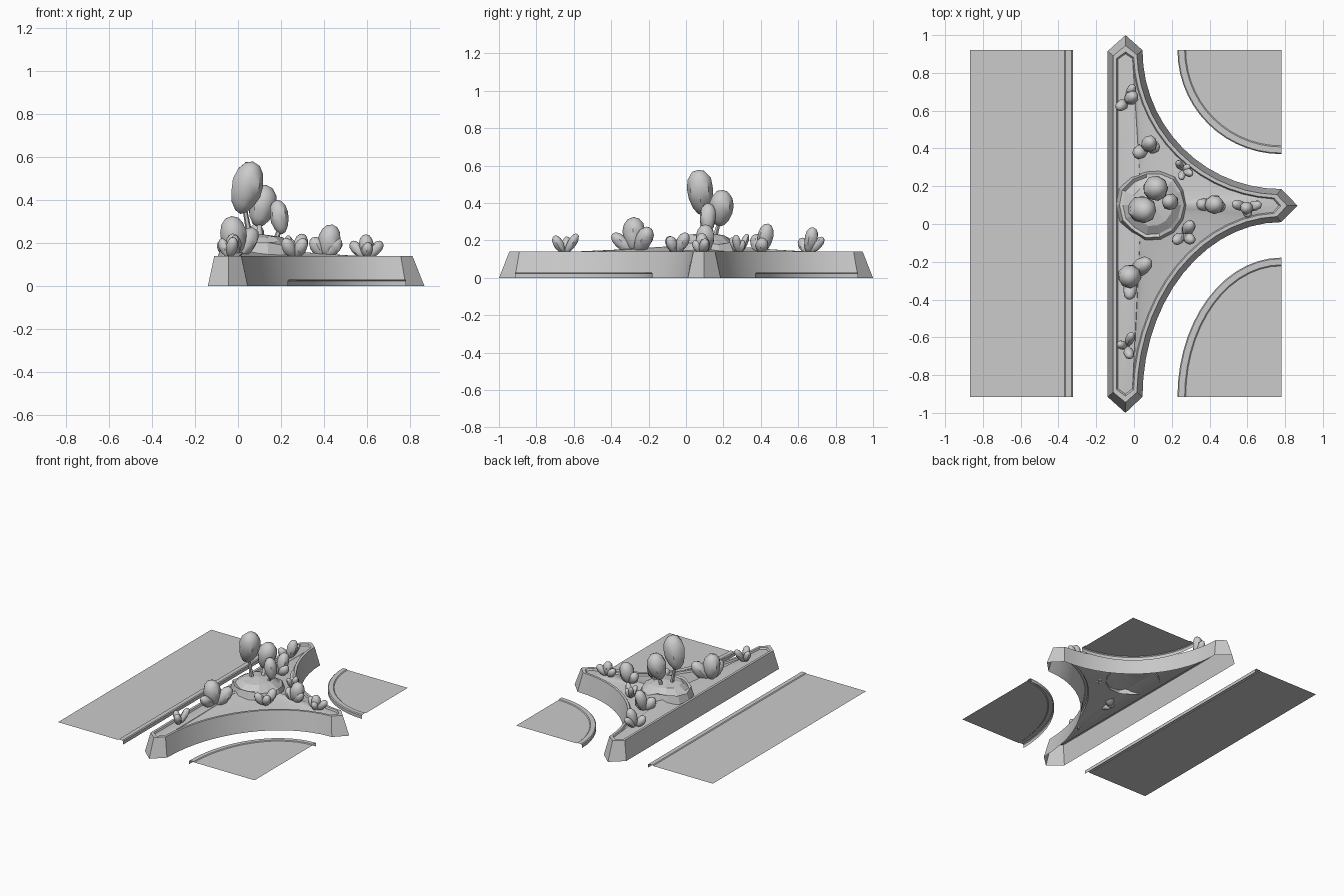
import bpy, bmesh, math, random
from mathutils import Vector

if "Cube" in bpy.data.objects:
    bpy.data.objects.remove(bpy.data.objects["Cube"])

random.seed(4)


def make(name, bm, smooth=None):
    bmesh.ops.recalc_face_normals(bm, faces=bm.faces)
    me = bpy.data.meshes.new(name)
    bm.to_mesh(me)
    bm.free()
    ob = bpy.data.objects.new(name, me)
    bpy.context.collection.objects.link(ob)
    if smooth:
        bpy.ops.object.select_all(action='DESELECT')
        ob.select_set(True)
        bpy.context.view_layer.objects.active = ob
        bpy.ops.object.shade_smooth_by_angle(angle=math.radians(smooth))
    return ob


def skin(bm, rings, closed=True):
    """Join successive rings of equal length with quads."""
    rows = [[bm.verts.new(p) for p in r] for r in rings]
    n = len(rows[0])
    for a, b in zip(rows, rows[1:]):
        for i in range(n if closed else n - 1):
            j = (i + 1) % n
            bm.faces.new((a[i], a[j], b[j], b[i]))
    return rows


def cap(bm, row, centre):
    c = bm.verts.new(centre)
    for i in range(len(row)):
        bm.faces.new((row[i], row[(i + 1) % len(row)], c))


# Three-pointed island outline, inset by d
def arc(cy, sy, ry, d, n=14):
    rx, ry = 0.735 + d, ry + d
    t0, t1 = math.asin(0.8 * d / ry), math.pi / 2 - math.asin(0.8 * d / rx)
    return [(0.78 - rx * math.cos(t), cy - sy * ry * math.sin(t))
            for t in (t0 + (t1 - t0) * i / n for i in range(n + 1))]


def outline(d, z):
    tip = 1.85 * d
    pts = [(-0.14 + d, -0.915 + 0.8 * d), (-0.14 + d, 0.915 - 0.8 * d), (-0.045, 1 - tip)]
    pts += arc(0.92, 1, 0.735, d)
    pts += [(0.866 - tip, 0.097)]
    pts += arc(-0.915, -1, 0.925, d)[::-1]
    pts += [(-0.045, -1 + tip)]
    return [(x, y, z) for x, y in pts]


# Planter wall and rim, open underneath
bm = bmesh.new()
skin(bm, [outline(0, 0), outline(0.03, 0.14), outline(0.048, 0.14), outline(0.054, 0.128)])
make("planter_wall", bm, 25)

# Soil rising gently to the middle
bm = bmesh.new()
edge = outline(0.054, 0.128)
rings = [[(0.04 + (x - 0.04) * s, 0.1 + (y - 0.1) * s, z) for x, y, _ in edge]
         for s, z in ((1, 0.128), (0.75, 0.138), (0.45, 0.152), (0.2, 0.168))]
cap(bm, skin(bm, rings)[-1], (0.04, 0.1, 0.17))
make("soil", bm, 30)

# Raised rocky mound
bm = bmesh.new()
N = 14
wob = [random.uniform(0.94, 1.05) for _ in range(N)]
rings = []
for r, z, jit in ((0.19, 0.135, 0), (0.172, 0.19, 0.018), (0.155, 0.195, 0.012), (0.11, 0.228, 0.004)):
    rings.append([(0.1 + r * w * math.cos(math.tau * i / N), 0.1 + 1.03 * r * w * math.sin(math.tau * i / N),
                   z + random.uniform(-jit, jit)) for i, w in enumerate(wob)])
cap(bm, skin(bm, rings)[-1], (0.1, 0.1, 0.242))
make("mound", bm)

# Curb profile: distance from the outer curb edge, height
PROFILE = [(0, 0), (0, 0.024), (0.006, 0.03), (0.038, 0.03), (0.044, 0.025), (0.05, 0.025)]

# Straight pavement strip on the left
bm = bmesh.new()
line = PROFILE + [(0.545, 0.025)]
skin(bm, [[(-0.324 - o, y, z) for o, z in line] for y in (-0.915, 0.92)], closed=False)
make("pavement_straight", bm)

# Two rounded pavement corners
for name, cy, sy, ry in (("pavement_corner_back", 0.92, 1, 0.55), ("pavement_corner_front", -0.915, -1, 0.737)):
    bm = bmesh.new()
    n = 14
    rows = skin(bm, [[(0.78 - (0.55 - o) * math.cos(t), cy - sy * (ry - o) * math.sin(t), z)
                      for t in (math.pi / 2 * i / n for i in range(n + 1))] for o, z in PROFILE], closed=False)
    c = bm.verts.new((0.78, cy, 0.025))
    for a, b in zip(rows[-1], rows[-1][1:]):
        bm.faces.new((a, b, c))
    make(name, bm, 30)


# Egg-shaped foliage between a base and a tip point
def foliage(bm, base, tip, r):
    base, tip = Vector(base), Vector(tip)
    rot = (tip - base).to_track_quat('Z', 'Y')
    half = (tip - base).length / 2
    vs = bmesh.ops.create_uvsphere(bm, u_segments=9, v_segments=7, radius=1)['verts']
    for v in vs:
        k = r * (1 + 0.15 * v.co.z) * random.uniform(0.95, 1.05)
        v.co = (base + tip) / 2 + rot @ Vector((v.co.x * k, v.co.y * k, v.co.z * half))


# Trees: crown base, crown tip, radius, trunk foot
trees = [((0.01, 0.09, 0.335), (0.07, 0.065, 0.578), 0.073, (0.06, 0.09)),
         ((0.09, 0.18, 0.275), (0.13, 0.195, 0.47), 0.065, (0.1, 0.15)),
         ((0.205, 0.115, 0.24), (0.18, 0.12, 0.4), 0.044, (0.17, 0.115))]
for i, (b, t, r, foot) in enumerate(trees):
    bm = bmesh.new()
    foliage(bm, b, t, r)
    make(f"tree_crown_{i + 1}", bm, 40)
    bm = bmesh.new()
    top = Vector(b) * 0.75 + Vector(t) * 0.25
    skin(bm, [[(c[0] + q * math.cos(k * math.tau / 6), c[1] + q * math.sin(k * math.tau / 6), c[2])
               for k in range(6)] for c, q in (((*foot, 0.2), 0.016), (top, 0.009))])
    make(f"tree_trunk_{i + 1}", bm, 60)

# Bushes: root x, y, then leaves as (tip dx, tip dy, tip z, radius)
bushes = [
    (-0.035, 0.65, [(0.035, 0.03, 0.27, 0.036), (-0.05, -0.035, 0.21, 0.03), (0.03, 0.085, 0.215, 0.026)]),
    (0.065, 0.40, [(0.025, 0.04, 0.29, 0.042), (-0.055, -0.03, 0.23, 0.038), (0.06, 0.01, 0.21, 0.034)]),
    (0.26, 0.285, [(-0.03, 0.045, 0.235, 0.02), (0.045, -0.02, 0.23, 0.022), (-0.01, -0.045, 0.215, 0.02), (0.03, 0.02, 0.2, 0.02)]),
    (0.40, 0.10, [(0.04, 0.005, 0.285, 0.05), (-0.055, 0.005, 0.225, 0.034), (0.075, -0.01, 0.22, 0.034)]),
    (0.595, 0.085, [(0.0, 0.0, 0.24, 0.034), (-0.07, 0.025, 0.205, 0.027), (0.075, 0.02, 0.205, 0.027), (0.01, -0.04, 0.2, 0.025)]),
    (0.265, -0.055, [(0.04, 0.06, 0.24, 0.033), (-0.05, -0.04, 0.22, 0.03), (0.045, -0.035, 0.22, 0.03)]),
    (-0.015, -0.27, [(-0.015, -0.01, 0.325, 0.062), (0.095, 0.075, 0.265, 0.046), (-0.01, -0.125, 0.235, 0.036)]),
    (-0.04, -0.65, [(0.03, 0.07, 0.235, 0.024), (-0.04, 0.015, 0.22, 0.024), (0.02, -0.055, 0.225, 0.027)]),
]
for i, (x, y, leaves) in enumerate(bushes):
    bm = bmesh.new()
    for dx, dy, z, r in leaves:
        foliage(bm, (x + dx * 0.1, y + dy * 0.1, 0.133), (x + dx, y + dy, z), r)
    make(f"bush_{i + 1}", bm, 40)
